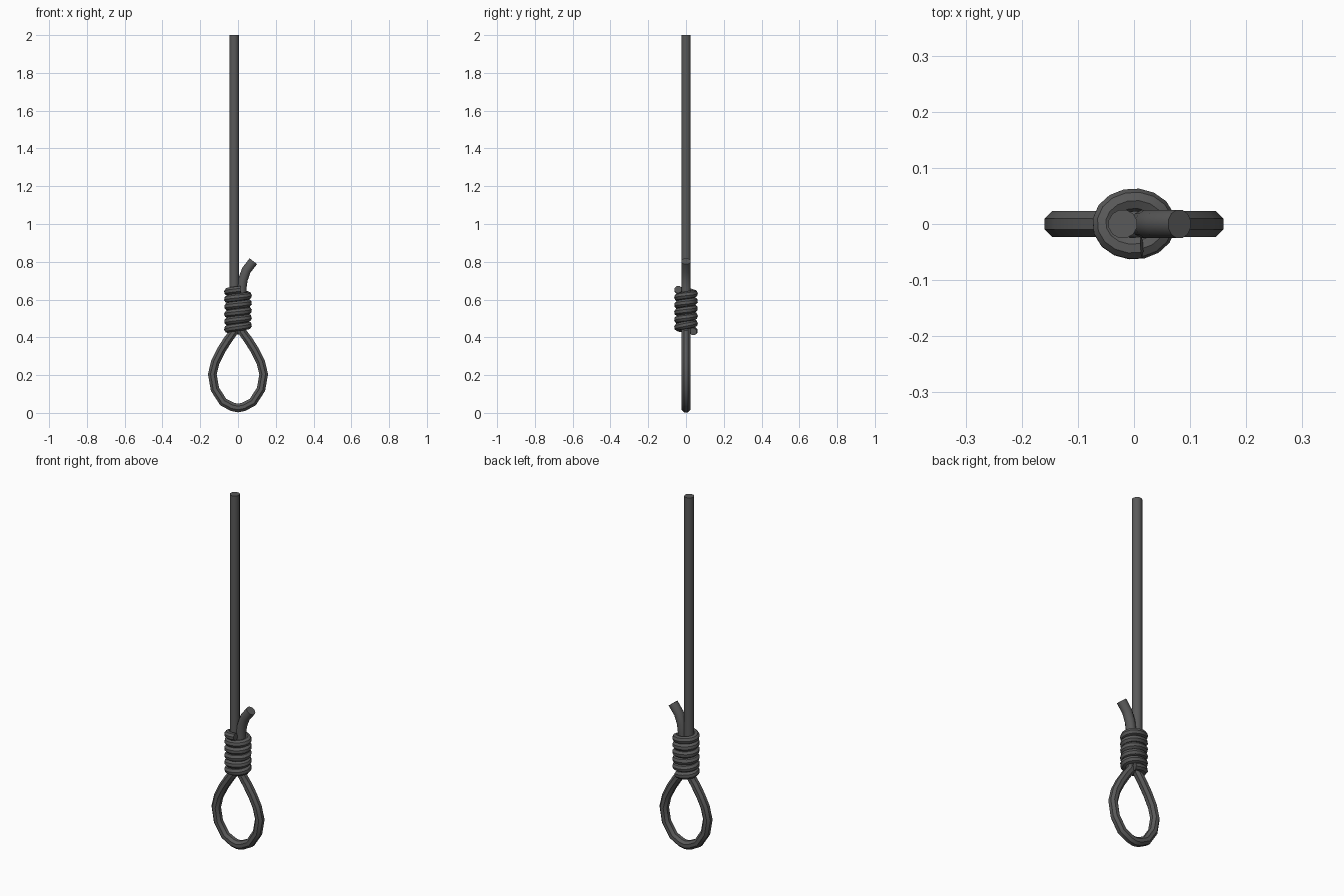
import bpy, bmesh, math
from mathutils import Vector

if "Cube" in bpy.data.objects:
    bpy.data.objects.remove(bpy.data.objects["Cube"])


def tube(name, path, radii, sides):
    """Sweep a polygon along a path, with flats facing the frame axes."""
    pts = [Vector(p) for p in path]
    bm = bmesh.new()
    rings, side = [], None
    for i, p in enumerate(pts):
        t = (pts[min(i + 1, len(pts) - 1)] - pts[max(i - 1, 0)]).normalized()
        ref = side if side else (Vector((0, 1, 0)) if abs(t.y) < 0.7 else Vector((0, 0, 1)))
        side = (ref - t * ref.dot(t)).normalized()
        up = t.cross(side)
        ring = []
        for k in range(sides):
            a = 2 * math.pi * (k + 0.5) / sides
            ring.append(bm.verts.new(p + radii[i] * (math.cos(a) * side + math.sin(a) * up)))
        rings.append(ring)
    for r0, r1 in zip(rings, rings[1:]):
        for k in range(sides):
            n = (k + 1) % sides
            bm.faces.new((r0[k], r0[n], r1[n], r1[k]))
    bm.faces.new(rings[0][::-1])
    bm.faces.new(rings[-1])
    bmesh.ops.recalc_face_normals(bm, faces=bm.faces)
    mesh = bpy.data.meshes.new(name)
    bm.to_mesh(mesh)
    bm.free()
    ob = bpy.data.objects.new(name, mesh)
    bpy.context.collection.objects.link(ob)
    mat = bpy.data.materials.get("rope") or bpy.data.materials.new("rope")
    mat.diffuse_color = (0.1, 0.1, 0.1, 1)
    mat.use_nodes = True
    mat.node_tree.nodes["Principled BSDF"].inputs["Base Color"].default_value = mat.diffuse_color
    mesh.materials.append(mat)
    bpy.context.view_layer.objects.active = ob
    ob.select_set(True)
    bpy.ops.object.shade_smooth_by_angle(angle=math.radians(32))
    ob.select_set(False)
    return ob


# Hanging rope
tube("main_rope", [(-0.02, 0, 0.46), (-0.02, 0, 2.0)], [0.026, 0.026], 12)

# Bottom loop, half profile mirrored
half = [(0.02, 0.50), (0.022, 0.43), (0.055, 0.385), (0.09, 0.33), (0.12, 0.27),
        (0.136, 0.205), (0.122, 0.125), (0.078, 0.057), (0.03, 0.032)]
loop = [(x, 0, z) for x, z in half] + [(0, 0, 0.026)] + [(-x, 0, z) for x, z in reversed(half)]
tube("loop", loop, [0.025] * len(loop), 8)

# Short tail bending out of the top
tail = [(0.02, 0, 0.48), (0.02, 0, 0.66), (0.026, 0, 0.705), (0.044, 0, 0.755), (0.081, 0, 0.803)]
tube("tail", tail, [0.026] * len(tail), 12)

# Wrapped coil
seg, turns = 16, 5.65
n = round(seg * turns)
coil = []
for i in range(n + 1):
    a = math.radians(60) + 2 * math.pi * i / seg
    coil.append((0.054 * math.cos(a), 0.043 * math.sin(a), 0.431 + 0.222 * i / n))
tube("coil", coil, [0.0205] * len(coil), 8)
